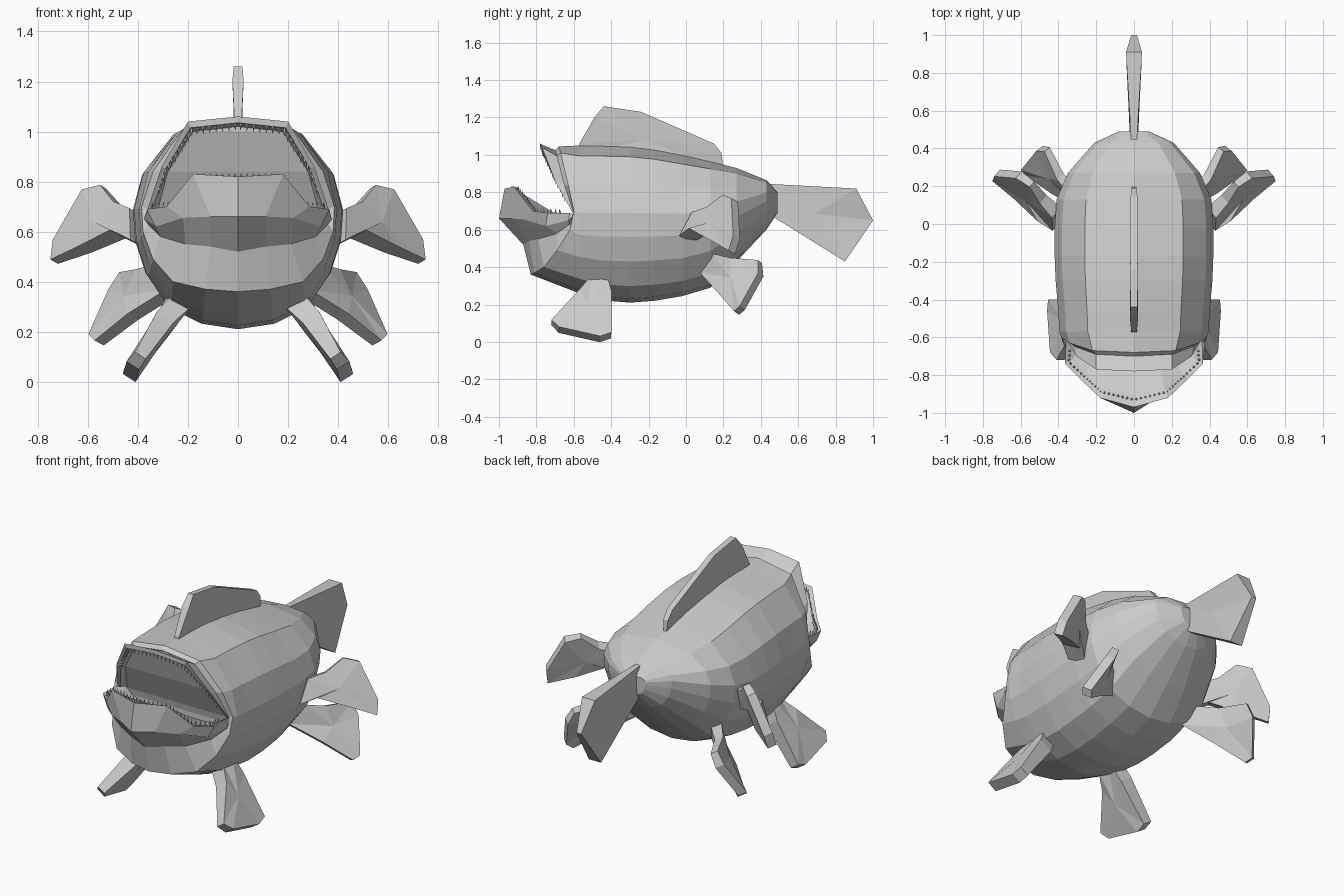
import bpy, bmesh
from mathutils import Vector


def make(name, verts, faces, mirror=False):
    me = bpy.data.meshes.new(name)
    me.from_pydata([tuple(v) for v in verts], [], faces)
    bm = bmesh.new()
    bm.from_mesh(me)
    bmesh.ops.recalc_face_normals(bm, faces=bm.faces)
    bm.to_mesh(me)
    bm.free()
    ob = bpy.data.objects.new(name, me)
    bpy.context.collection.objects.link(ob)
    if mirror:
        m = ob.modifiers.new("mirror", 'MIRROR')
        m.use_mirror_merge = False
    return ob


def full_ring(half):
    """Complete a half outline (top to bottom) to a closed symmetric ring."""
    return half + [(-x, y, z) for x, y, z in half[-2:0:-1]]


# body: tail to mouth stations (y, half width, top, middle, bottom)
stations = [
    (.49, .08, .80, .775, .69), (.43, .21, .865, .79, .60), (.27, .35, .93, .73, .43),
    (.13, .41, .965, .68, .29), (-.02, .42, 1.0, .65, .245), (-.17, .42, 1.03, .65, .22),
    (-.30, .415, 1.045, .65, .21), (-.47, .40, 1.05, .65, .225), (-.57, .395, 1.05, .65, .26)]
section = [(0, 1), (.62, .86), (.91, .47), (1, .1), (.98, -.2),
           (.88, -.5), (.67, -.8), (.35, -.95), (0, -1)]
rings = []
for y, w, top, mid, bot in stations:
    rings.append([(w * fx, y, mid + v * (top - mid if v > 0 else mid - bot))
                  for fx, v in section])

# gill collar and chin, then the groove behind the lips
rings.append([(0, -.68, 1.045), (.22, -.67, 1.01), (.34, -.63, .84), (.385, -.6, .70),
              (.38, -.62, .60), (.34, -.69, .49), (.26, -.76, .40), (.13, -.81, .37),
              (0, -.83, .36)])
rings.append([(0, -.70, 1.025), (.2, -.69, .995), (.31, -.65, .84), (.36, -.6, .69),
              (.36, -.62, .63), (.31, -.69, .58), (.21, -.79, .55), (.11, -.84, .54),
              (0, -.87, .52)])
# lips: outer edge, rim, inner edge
rings.append([(0, -.78, 1.06), (.2, -.77, 1.04), (.305, -.70, .86), (.365, -.6, .68),
              (.375, -.63, .65), (.33, -.75, .62), (.22, -.87, .655), (.11, -.93, .66),
              (0, -1.0, .66)])
rings.append([(0, -.78, 1.035), (.19, -.77, 1.015), (.29, -.69, .85), (.345, -.6, .68),
              (.36, -.62, .69), (.365, -.74, .69), (.285, -.82, .70), (.18, -.92, .83),
              (0, -.97, .82)])
rings.append([(0, -.73, 1.03), (.185, -.73, 1.01), (.285, -.67, .845), (.335, -.58, .68),
              (.33, -.60, .67), (.32, -.71, .67), (.25, -.79, .69), (.16, -.87, .79),
              (0, -.90, .79)])
# mouth cavity: sloping back wall meeting the floor
rings.append([(0, -.70, 1.02), (.18, -.70, 1.0), (.28, -.65, .84), (.325, -.57, .67),
              (.30, -.56, .63), (.24, -.56, .61), (.18, -.56, .60), (.1, -.56, .60),
              (0, -.56, .60)])
verts, faces, n = [], [], 16
for r in rings:
    verts += full_ring(r)
for i in range(len(rings) - 1):
    for j in range(n):
        k = (j + 1) % n
        faces.append((i * n + j, i * n + k, (i + 1) * n + k, (i + 1) * n + j))
faces.append(tuple(range(n)))
last = (len(rings) - 1) * n
for j in range(1, 8):     # back wall strips across the mouth
    a, b, c, d = last + j, last + (j + 1), last + n - j - 1, last + n - j
    faces.append((a, b, d) if b == c else (a, b, c, d))
faces.append((last, last + 1, last + n - 1))
make("body", verts, faces)


def fin(name, outline, thick, mirror=False):
    """Plate from a 3D outline; thick is one thickness per outline point."""
    pts = [Vector(p) for p in outline]
    nrm = Vector()
    for a, b in zip(pts, pts[1:] + pts[:1]):
        nrm += a.cross(b)
    nrm.normalize()
    m = len(pts)
    vs = [p + nrm * t / 2 for p, t in zip(pts, thick)]
    vs += [p - nrm * t / 2 for p, t in zip(pts, thick)]
    mid = sum(pts, Vector()) / m
    t = sum(thick) / m * .55
    vs += [mid + nrm * t, mid - nrm * t]
    fs = []
    for i in range(m):
        k = (i + 1) % m
        fs += [(i, k, m + k, m + i), (i, k, 2 * m), (m + k, m + i, 2 * m + 1)]
    return make(name, vs, fs, mirror)


# back fin and tail, on the centre line
fin("dorsal_fin", [(0, -.58, 1.0), (0, -.57, 1.06), (0, -.49, 1.2), (0, -.44, 1.26),
                   (0, -.24, 1.23), (0, .15, 1.06), (0, .19, 1.01), (0, .2, .92),
                   (0, -.2, .98)],
    [.015, .03, .045, .035, .035, .035, .03, .015, .045])
fin("tail_fin", [(0, .44, .845), (0, .91, .82), (0, 1.0, .65), (0, .85, .43),
                 (0, .48, .66), (0, .43, .70)],
    [.03, .085, .03, .08, .045, .04])

# paired fins, mirrored across x
fin("front_fin", [(.22, -.51, .33), (.22, -.43, .36), (.28, -.40, .25), (.43, -.40, .035),
                  (.435, -.46, .015), (.42, -.68, .065), (.39, -.72, .105), (.29, -.57, .26)],
    [.09, .09, .085, .06, .06, .06, .05, .08], True)
fin("side_fin", [(.40, 0, .55), (.41, .06, .68), (.48, .13, .71), (.54, .21, .78),
                 (.61, .26, .76), (.725, .27, .56), (.735, .245, .48), (.61, .16, .53),
                 (.48, .05, .59)],
    [.10, .08, .06, .04, .05, .05, .05, .08, .10], True)
fin("rear_fin", [(.26, .09, .36), (.31, .16, .46), (.39, .25, .44), (.46, .395, .43),
                 (.50, .40, .36), (.58, .30, .18), (.555, .27, .155), (.42, .18, .26)],
    [.06, .06, .05, .04, .05, .05, .05, .06], True)


def teeth(name, path, direction, spacing=.026, length=.036, r=.008):
    """Row of little four-sided spikes along a polyline."""
    d = Vector(direction).normalized()
    vs, fs = [], []
    for a, b in zip(path, path[1:]):
        a, b = Vector(a), Vector(b)
        side = (b - a).normalized() * r
        out = d.cross(side)
        count = max(1, round((b - a).length / spacing))
        for i in range(count):
            p = a.lerp(b, (i + .5) / count)
            s = len(vs)
            vs += [p + side, p + out, p - side, p - out, p + d * length]
            fs += [(s + q, s + (q + 1) % 4, s + 4) for q in range(4)]
            fs.append((s + 3, s + 2, s + 1, s))
    make(name, vs, fs, True)


teeth("upper_teeth", [(0, -.765, 1.04), (.18, -.76, 1.02), (.285, -.69, .86), (.32, -.64, .77)],
      (-.1, -.1, -1))
teeth("lower_teeth", [(0, -.93, .80), (.17, -.89, .80), (.27, -.80, .69), (.345, -.73, .68),
                      (.34, -.66, .68)], (0, -.15, 1))
